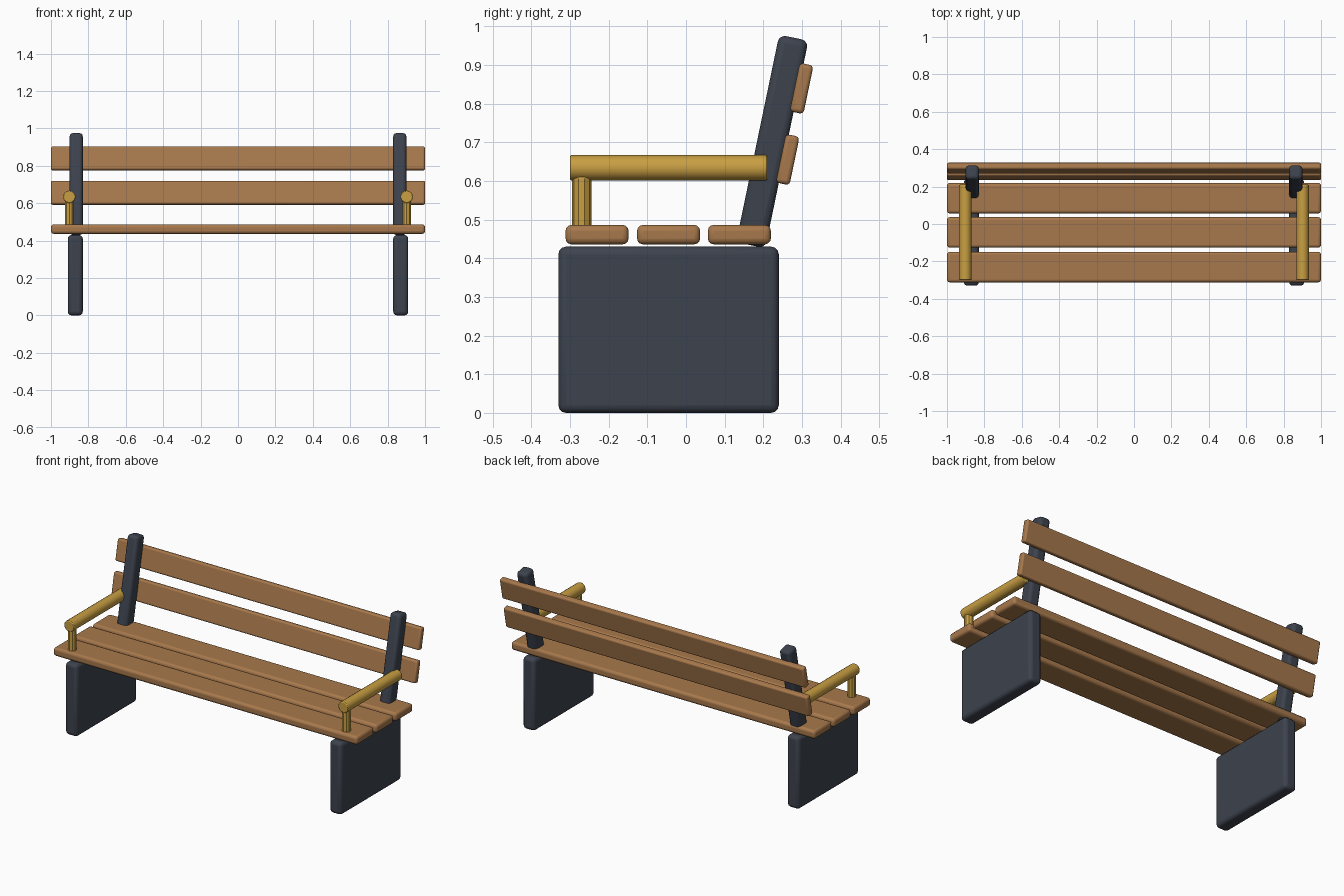
import bpy
import math

if "Cube" in bpy.data.objects:
    bpy.data.objects.remove(bpy.data.objects["Cube"], do_unlink=True)


def material(name, color):
    mat = bpy.data.materials.new(name)
    mat.use_nodes = True
    mat.diffuse_color = (*color, 1)
    mat.node_tree.nodes["Principled BSDF"].inputs["Base Color"].default_value = (*color, 1)
    return mat


WOOD = material("warm wood", (0.39, 0.19, 0.072))
IRON = material("dark slate iron", (0.046, 0.055, 0.075))
BRASS = material("golden brass", (0.58, 0.345, 0.055))
LEAN = -0.205  # backrest tilt about x


def finish(obj, name, mat, bevel, segments):
    obj.name = name
    obj.data.materials.append(mat)
    mod = obj.modifiers.new("rounded edges", "BEVEL")
    mod.width = bevel
    mod.segments = segments
    mod.limit_method = "ANGLE"
    mod.angle_limit = math.radians(40)
    bpy.ops.object.shade_smooth_by_angle(angle=math.radians(35))
    return obj


def box(name, size, loc, mat, bevel, tilt=0):
    bpy.ops.mesh.primitive_cube_add(size=1, location=loc)
    obj = bpy.context.object
    obj.scale = size
    bpy.ops.object.transform_apply(location=False, rotation=False, scale=True)
    obj.rotation_euler.x = tilt
    return finish(obj, name, mat, bevel, 3)


def rod(name, sides, radius, length, loc, tilt=0):
    bpy.ops.mesh.primitive_cylinder_add(vertices=sides, radius=radius, depth=length, location=loc)
    obj = bpy.context.object
    obj.rotation_euler.x = tilt
    return finish(obj, name, BRASS, 0.004, 2)


# Seat slats
for name, y in (("front", -0.23), ("middle", -0.045), ("rear", 0.138)):
    box(f"seat_slat_{name}", (2, 0.163, 0.05), (0, y, 0.461), WOOD, 0.015)

# Backrest slats, fixed behind the uprights
for name, y, z in (("lower", 0.263, 0.655), ("upper", 0.299, 0.839)):
    box(f"back_slat_{name}", (2, 0.036, 0.128), (0, y, z), WOOD, 0.01, LEAN)

# Side panels, uprights and armrests
for side, s in (("left", 1), ("right", -1)):
    box(f"leg_panel_{side}", (0.08, 0.57, 0.43), (s * 0.87, -0.045, 0.215), IRON, 0.02)
    box(f"back_upright_{side}", (0.07, 0.077, 0.548), (s * 0.865, 0.223, 0.702), IRON, 0.018, LEAN)
    rod(f"armrest_{side}", 16, 0.033, 0.51, (s * 0.902, -0.045, 0.634), math.pi / 2)
    rod(f"armrest_support_{side}", 10, 0.025, 0.135, (s * 0.902, -0.27, 0.543))
